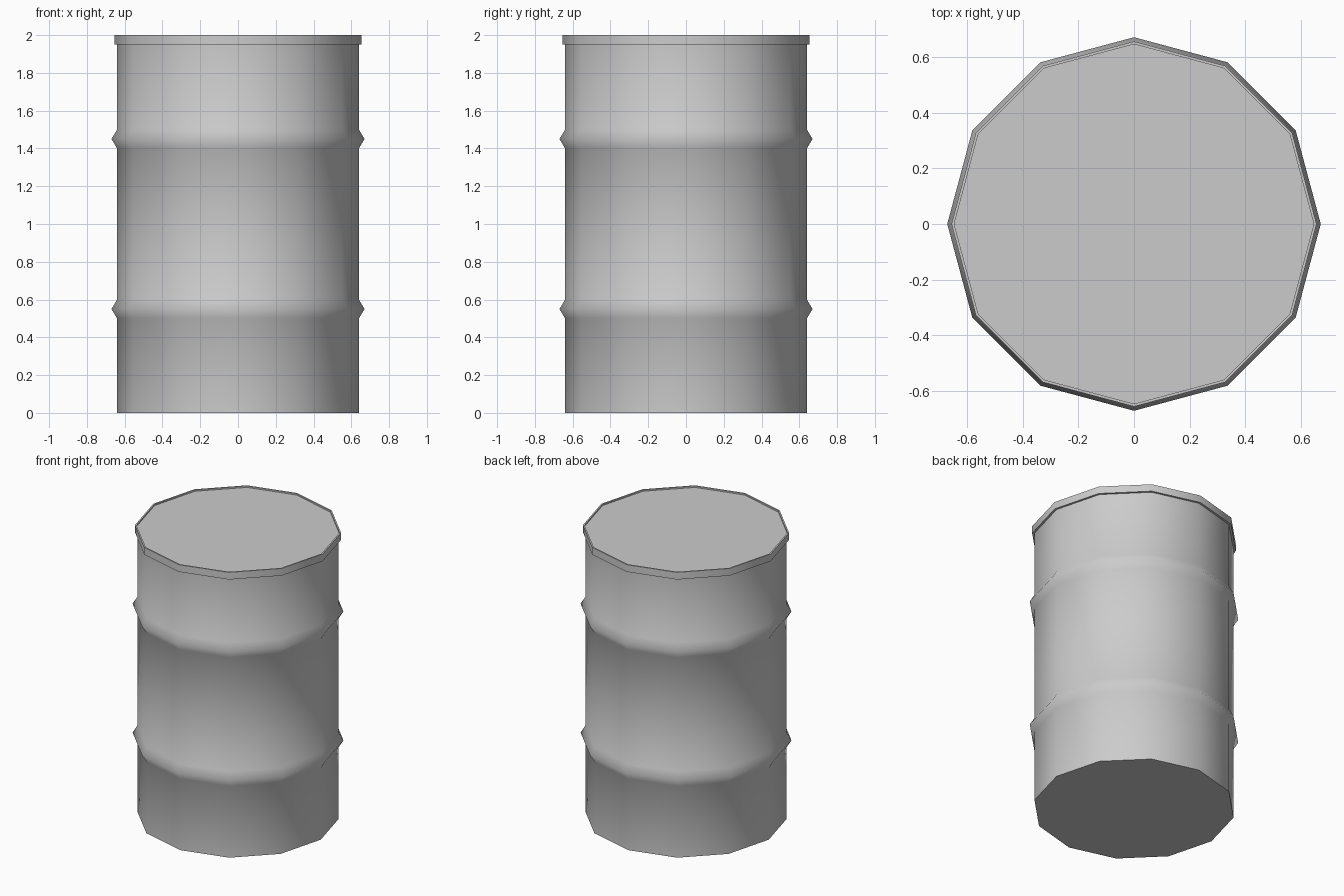
import bpy, bmesh, math

if "Cube" in bpy.data.objects:
    bpy.data.objects.remove(bpy.data.objects["Cube"])

SIDES = 12


def lathe(name, profile, closed=False):
    """Spin an (r, z) profile around z; an open profile gets flat end caps."""
    bm = bmesh.new()
    rings = []
    for r, z in profile:
        rings.append([bm.verts.new((r * math.cos(2 * math.pi * i / SIDES),
                                    r * math.sin(2 * math.pi * i / SIDES), z))
                      for i in range(SIDES)])
    for a, b in zip(rings, rings[1:]):
        for i in range(SIDES):
            j = (i + 1) % SIDES
            bm.faces.new((a[i], a[j], b[j], b[i]))
    bm.faces.new(rings[0][::-1])
    bm.faces.new(rings[-1])
    bmesh.ops.recalc_face_normals(bm, faces=bm.faces)
    mesh = bpy.data.meshes.new(name)
    bm.to_mesh(mesh)
    bm.free()
    obj = bpy.data.objects.new(name, mesh)
    bpy.context.collection.objects.link(obj)
    bpy.ops.object.select_all(action='DESELECT')
    obj.select_set(True)
    bpy.context.view_layer.objects.active = obj
    bpy.ops.object.shade_smooth_by_angle(angle=math.radians(70))
    return obj


# Drum wall with two raised ribs
R, RIB = 0.64, 0.67
profile = [(R, 0)]
for z in (0.55, 1.45):
    profile += [(R, z - 0.05), (RIB, z), (R, z + 0.05)]

# Top rim with slightly recessed lid
profile += [(R, 1.95), (0.655, 1.95), (0.655, 2.0), (0.645, 2.0), (0.645, 1.99)]

lathe("barrel", profile)
